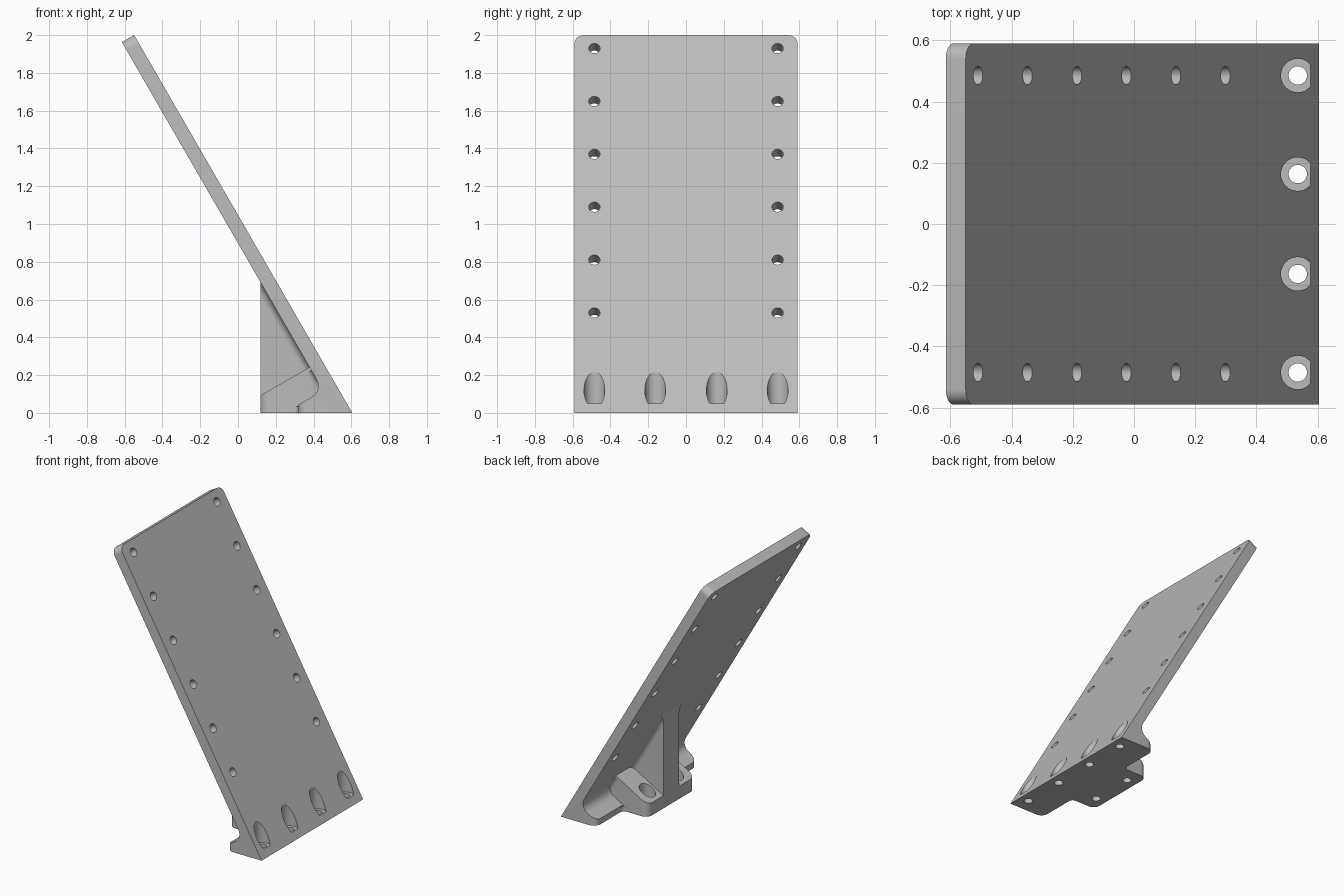
import bpy, bmesh, math
from mathutils import Vector

if "Cube" in bpy.data.objects:
    bpy.data.objects.remove(bpy.data.objects["Cube"], do_unlink=True)

grey = bpy.data.materials.new("light grey")
grey.use_nodes = True
COLOR = (0.5, 0.5, 0.5, 1)
grey.diffuse_color = COLOR
grey.node_tree.nodes["Principled BSDF"].inputs["Base Color"].default_value = COLOR

# Main directions: up the tilted plate and out of its front face
TILT = math.radians(30)
UP = Vector((-math.sin(TILT), 0, math.cos(TILT)))
OUT = Vector((math.cos(TILT), 0, math.sin(TILT)))
HALF = 0.59          # half width of plate
THICK = 0.075
TOE = Vector((0.605, 0, 0))
HEEL = TOE - Vector((THICK / math.cos(TILT), 0, 0))


def front_at(z):
    return TOE + UP * (z / UP.z)


def back_at(z):
    return HEEL + UP * (z / UP.z)


def prism(name, points, along, round_test=None, radius=0):
    """Extrude a polygon; optionally round the edges that pass a test."""
    bm = bmesh.new()
    face = bm.faces.new([bm.verts.new(p) for p in points])
    moved = bmesh.ops.extrude_face_region(bm, geom=[face])["geom"]
    bmesh.ops.translate(bm, vec=along, verts=[v for v in moved if isinstance(v, bmesh.types.BMVert)])
    bmesh.ops.recalc_face_normals(bm, faces=bm.faces)
    if round_test:
        edges = [e for e in bm.edges if round_test(*[v.co for v in e.verts])]
        bmesh.ops.bevel(bm, geom=edges, offset=radius, segments=8, profile=0.5, affect='EDGES')
    mesh = bpy.data.meshes.new(name)
    bm.to_mesh(mesh)
    bm.free()
    mesh.materials.append(grey)
    obj = bpy.data.objects.new(name, mesh)
    bpy.context.collection.objects.link(obj)
    return obj


def side_prism(name, profile, half, **kw):
    """Extrude an x-z profile across the width."""
    return prism(name, [Vector((x, -half, z)) for x, z in profile], Vector((0, 2 * half, 0)), **kw)


def arc(corner, a, b, r, steps=8):
    """Concave arc between two perpendicular directions from a corner."""
    mid = corner + (a + b) * r
    angles = [math.pi / 2 * i / steps for i in range(steps + 1)]
    return [mid - b * r * math.cos(t) - a * r * math.sin(t) for t in angles]


def fillet(corner, a, b, r, along):
    sink = 0.01
    pts = arc(corner, a, b, r)
    pts += [corner + b * r - a * sink, corner - (a + b) * sink, corner + a * r - b * sink]
    return prism("fillet", pts, along)


def cylinder(base, axis, r, length):
    side = Vector((0, 1, 0))
    other = axis.cross(side)
    ring = [base + (side * math.cos(t) + other * math.sin(t)) * r
            for t in (math.tau * i / 32 for i in range(32))]
    return prism("hole_cutter", ring, axis * length)


def combine(target, tool, operation):
    mod = target.modifiers.new("combine", 'BOOLEAN')
    mod.operation, mod.solver, mod.object = operation, 'EXACT', tool
    bpy.context.view_layer.objects.active = target
    bpy.ops.object.modifier_apply(modifier=mod.name)
    bpy.data.objects.remove(tool, do_unlink=True)


# Tilted plate with rounded top corners
top = front_at(2.0)
body = side_prism("angle_bracket", [(TOE.x, 0), (top.x, top.z),
                                    ((top - OUT * THICK).x, (top - OUT * THICK).z), (HEEL.x, 0)], HALF,
                  round_test=lambda p, q: min(p.z, q.z) > 1.9 and abs(p.y - q.y) < 0.01, radius=0.05)

# Wide low foot, sloped on top and blended into the plate
FOOT_X, FOOT_Z = 0.32, 0.043
corner = back_at(0.118)
blend = arc(corner, UP, -OUT, 0.07)
blend.sort(key=lambda p: p.z)
foot = side_prism("foot", [(0.55, 0), (FOOT_X, 0), (FOOT_X, FOOT_Z)] + [(p.x, p.z) for p in blend] + [(0.45, 0.179)],
                  HALF, round_test=lambda p, q: max(p.x, q.x) < FOOT_X + 0.001 and abs(p.y - q.y) < 0.01, radius=0.055)
combine(body, foot, 'UNION')

# Raised middle block
BACK, BLOCK = 0.12, 0.275
block = side_prism("middle_block", [(0.55, 0), (BACK, 0), (BACK, 0.093), (0.41, 0.26)], BLOCK,
                   round_test=lambda p, q: max(p.x, q.x) < BACK + 0.001 and abs(p.y - q.y) < 0.01, radius=0.05)
combine(body, block, 'UNION')

# Upright gusset with blends along the plate
WEB = 0.09
peak = back_at((HEEL.x - BACK) * math.sqrt(3))
inner = peak + OUT * 0.03
gusset = side_prism("gusset", [(BACK, 0), (0.5, 0), (0.5, 0.07), (inner.x, inner.z), (peak.x, peak.z)], WEB)
for s in (-1, 1):
    side = Vector((0, s, 0))
    low = back_at(0.2) + side * WEB
    combine(gusset, fillet(low, -OUT, side, 0.04, UP * 0.6), 'UNION')
    # Blends of the block against foot and plate
    combine(body, fillet(Vector((FOOT_X, s * BLOCK, 0)), Vector((-1, 0, 0)), side, 0.03,
                         Vector((0, 0, 0.035))), 'UNION')
    combine(body, fillet(back_at(0.1) + side * BLOCK, -OUT, side, 0.03, UP * 0.145), 'UNION')
trim = side_prism("trim_cutter", [(BACK, -0.1), (BACK, 1.2), (-0.5, 1.2), (-0.5, -0.1)], 0.4)
combine(gusset, trim, 'DIFFERENCE')
combine(body, gusset, 'UNION')

# Mounting holes through the plate
Z = Vector((0, 0, 1))
for s in (-1, 1):
    for i in range(6):
        start = front_at(0.53 + 0.28 * i) + Vector((0, s * 0.485, 0)) - OUT * 0.15
        combine(body, cylinder(start, OUT, 0.03, 0.25), 'DIFFERENCE')

# Counterbored screw holes in the foot and block
for x, y, height in [(0.535, y, 0.4) for y in (-0.485, -0.163, 0.163, 0.485)] + [(0.2, y, 0.25) for y in (-0.163, 0.163)]:
    combine(body, cylinder(Vector((x, y, 0.05)), Z, 0.055, height), 'DIFFERENCE')
    combine(body, cylinder(Vector((x, y, -0.05)), Z, 0.03, 0.2), 'DIFFERENCE')

# Smooth rounds, sharp corners
bpy.ops.object.select_all(action='DESELECT')
body.select_set(True)
bpy.context.view_layer.objects.active = body
bpy.ops.object.shade_smooth_by_angle(angle=math.radians(25))
